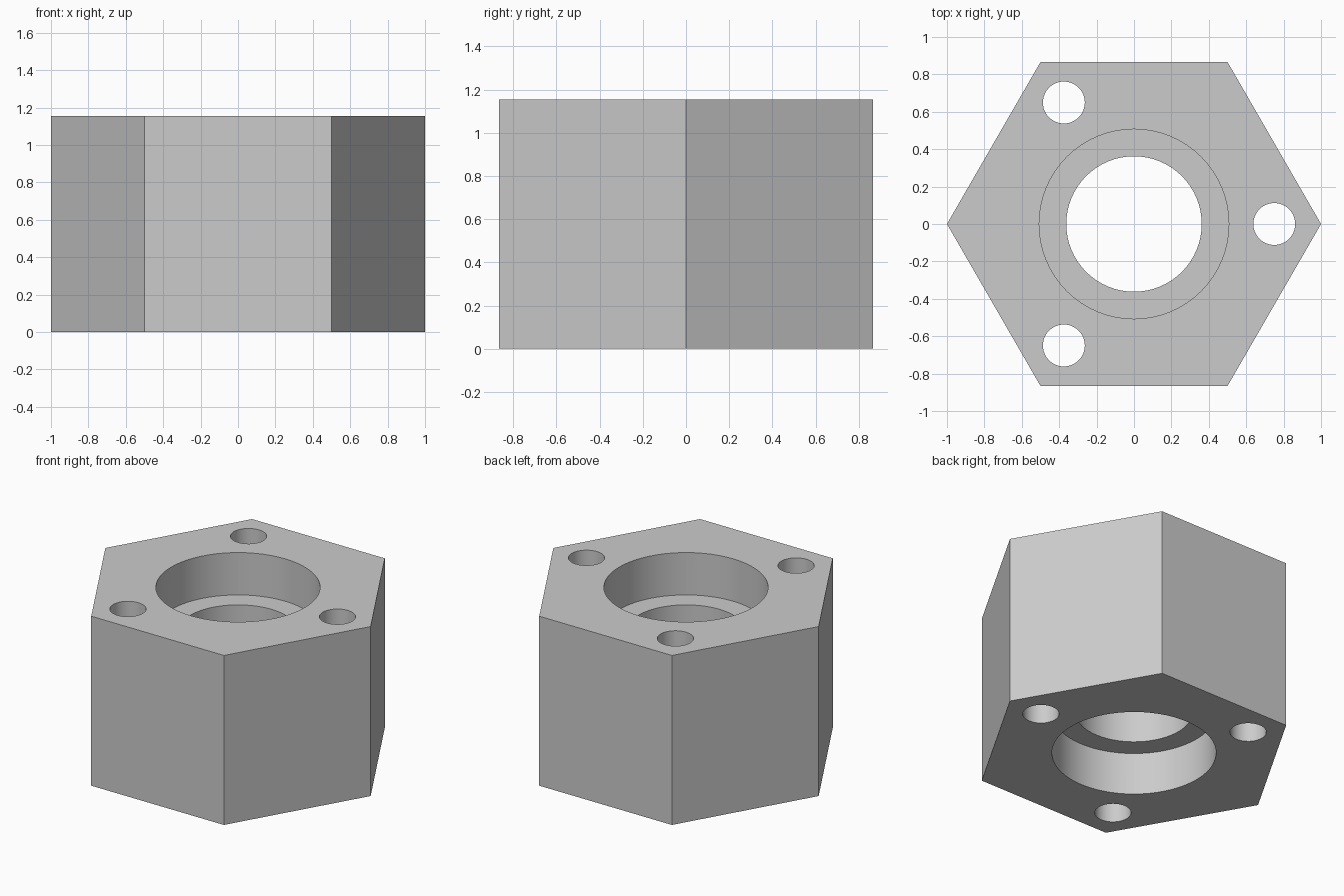
import bpy, math

cube = bpy.data.objects.get("Cube")
if cube:
    bpy.data.objects.remove(cube, do_unlink=True)

HEIGHT = 1.155
LEDGE = HEIGHT / 4          # depth of each counterbore
BORE_R, COUNTERBORE_R = 0.362, 0.507
HOLE_R, HOLE_DIST = 0.112, 0.75

grey = bpy.data.materials.new("light_grey_metal")
grey.use_nodes = True
colour = (0.6, 0.6, 0.6, 1)
grey.diffuse_color = colour
grey.node_tree.nodes["Principled BSDF"].inputs["Base Color"].default_value = colour


def cylinder(name, radius, bottom, top, x=0, y=0, sides=64):
    bpy.ops.mesh.primitive_cylinder_add(
        vertices=sides, radius=radius, depth=top - bottom,
        location=(x, y, (bottom + top) / 2))
    obj = bpy.context.object
    obj.name = name
    obj.data.materials.append(grey)
    return obj


# Hexagonal body with corners on the x axis
body = cylinder("hex_body", 1, 0, HEIGHT, sides=6)
body.rotation_euler.z = math.pi / 2
bpy.ops.object.transform_apply(location=True, rotation=True, scale=True)

# Central bore, a counterbore at each end, and three bolt holes
cutters = [
    cylinder("bore_cutter", BORE_R, -0.1, HEIGHT + 0.1),
    cylinder("bottom_counterbore_cutter", COUNTERBORE_R, -0.1, LEDGE),
    cylinder("top_counterbore_cutter", COUNTERBORE_R, HEIGHT - LEDGE, HEIGHT + 0.1),
]
for i in range(3):
    a = i * math.tau / 3
    cutters.append(cylinder("bolt_hole_cutter", HOLE_R, -0.1, HEIGHT + 0.1,
                            HOLE_DIST * math.cos(a), HOLE_DIST * math.sin(a), 48))

# Cut each hole, then discard its cutter
bpy.ops.object.select_all(action="DESELECT")
body.select_set(True)
bpy.context.view_layer.objects.active = body
for cutter in cutters:
    cutter.hide_render = True
    cut = body.modifiers.new("cut", "BOOLEAN")
    cut.operation = "DIFFERENCE"
    cut.solver = "EXACT"
    cut.object = cutter
    bpy.ops.object.modifier_apply(modifier=cut.name)
    bpy.data.objects.remove(cutter, do_unlink=True)

# Smooth hole walls, crisp edges
bpy.ops.object.shade_smooth_by_angle(angle=math.radians(30))
